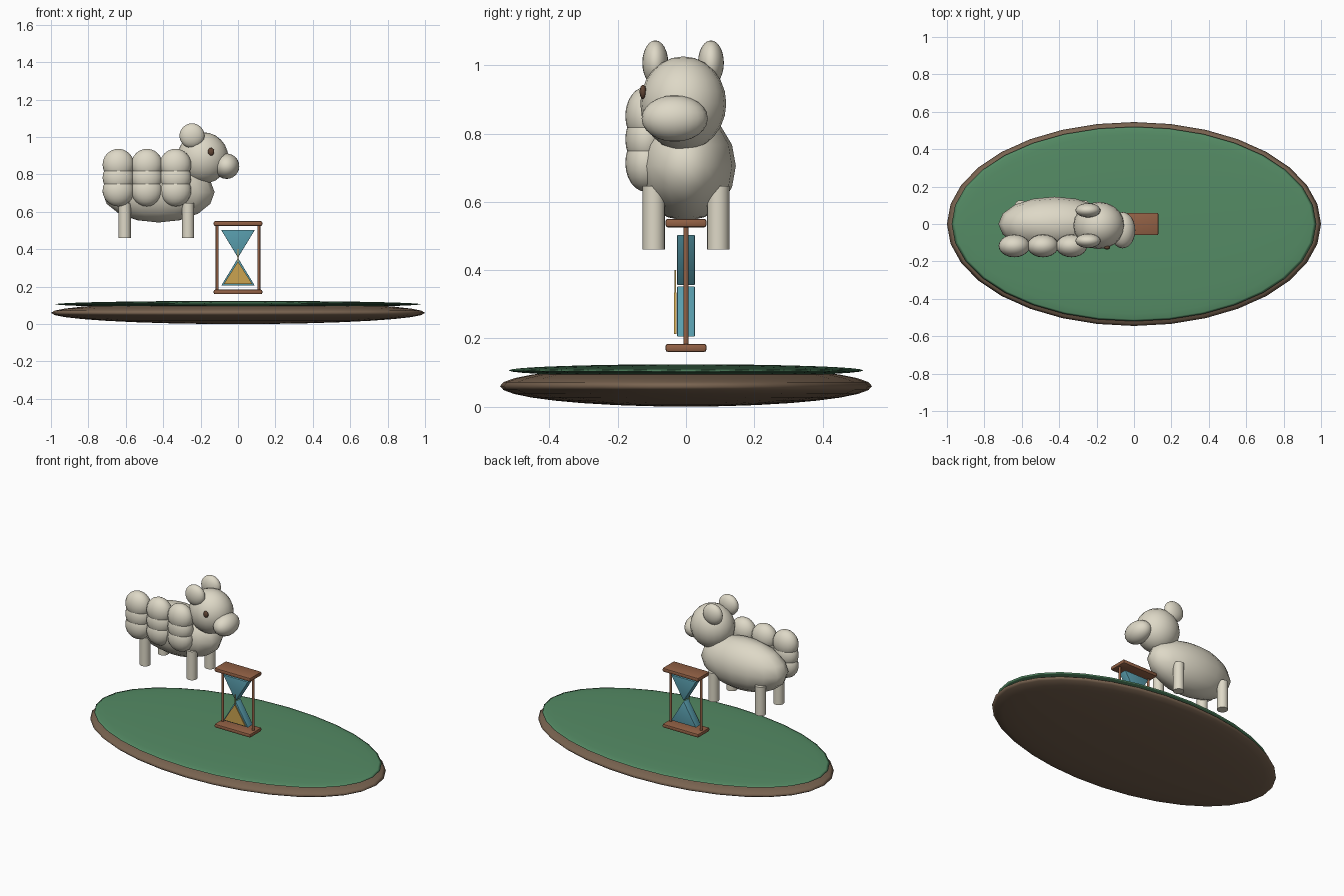
import bpy
import bmesh
import math

if "Cube" in bpy.data.objects:
    bpy.data.objects.remove(bpy.data.objects["Cube"])


def material(name, rgb):
    m = bpy.data.materials.new(name)
    m.diffuse_color = (*rgb, 1)
    m.use_nodes = True
    m.node_tree.nodes["Principled BSDF"].inputs["Base Color"].default_value = m.diffuse_color
    return m


WOOL = material("cream wool", (0.73, 0.69, 0.57))
GRASS = material("grass green", (0.09, 0.26, 0.13))
EARTH = material("earth brown", (0.19, 0.125, 0.08))
WOOD = material("wood brown", (0.29, 0.12, 0.06))
GLASS = material("glass teal", (0.10, 0.34, 0.42))
SAND = material("sand gold", (0.60, 0.37, 0.08))
EYE = material("eye brown", (0.12, 0.06, 0.035))


def finish(name, bm, mat, smooth=True):
    bmesh.ops.recalc_face_normals(bm, faces=bm.faces)
    me = bpy.data.meshes.new(name)
    bm.to_mesh(me)
    bm.free()
    me.materials.append(mat)
    ob = bpy.data.objects.new(name, me)
    bpy.context.collection.objects.link(ob)
    if smooth:
        bpy.ops.object.select_all(action='DESELECT')
        bpy.context.view_layer.objects.active = ob
        ob.select_set(True)
        bpy.ops.object.shade_smooth_by_angle(angle=math.radians(40))
    return ob


def ellipsoid(name, loc, radii, mat, seg=24, rings=12):
    bm = bmesh.new()
    bmesh.ops.create_uvsphere(bm, u_segments=seg, v_segments=rings, radius=1)
    bmesh.ops.scale(bm, vec=radii, verts=bm.verts)
    bmesh.ops.translate(bm, vec=loc, verts=bm.verts)
    ob = finish(name, bm, mat, False)
    ob.data.polygons.foreach_set("use_smooth", [True] * len(ob.data.polygons))
    return ob


def post(name, x, y, z0, z1, r, mat, seg=16):
    bm = bmesh.new()
    bmesh.ops.create_cone(bm, cap_ends=True, segments=seg, radius1=r,
                          radius2=r, depth=z1 - z0)
    bmesh.ops.translate(bm, vec=(x, y, (z0 + z1) / 2), verts=bm.verts)
    return finish(name, bm, mat)


def prism(name, outline, y0, y1, mat, bevel=0):
    """Extrude an x-z outline from y0 to y1."""
    bm = bmesh.new()
    face = bm.faces.new([bm.verts.new((x, y0, z)) for x, z in outline])
    out = bmesh.ops.extrude_face_region(bm, geom=[face])
    verts = [v for v in out["geom"] if isinstance(v, bmesh.types.BMVert)]
    bmesh.ops.translate(bm, vec=(0, y1 - y0, 0), verts=verts)
    if bevel:
        bmesh.ops.bevel(bm, geom=bm.edges[:], offset=bevel, segments=2,
                        profile=0.5, affect='EDGES')
    return finish(name, bm, mat, bool(bevel))


# Island: thin earth lens with a grass lens on top
ellipsoid("earth_base", (0, 0, 0.06), (1, 0.545, 0.06), EARTH, 32, 16)
ellipsoid("grass_top", (0, 0, 0.106), (0.975, 0.52, 0.018), GRASS, 32, 16)

# Hourglass frame
for name, z0, z1 in (("lower_plate", 0.16, 0.184), ("upper_plate", 0.525, 0.55)):
    prism("hourglass_" + name, [(-0.13, z0), (0.13, z0), (0.13, z1), (-0.13, z1)],
          -0.06, 0.06, WOOD, 0.007)
for side in (-1, 1):
    post("hourglass_post", side * 0.111, 0, 0.18, 0.53, 0.008, WOOD)

# Hourglass bulbs and sand
prism("upper_glass", [(-0.09, 0.503), (0.09, 0.503), (0, 0.355)], -0.026, 0.026, GLASS, 0.002)
prism("lower_glass", [(-0.09, 0.205), (0.09, 0.205), (0, 0.353)], -0.026, 0.026, GLASS, 0.002)
prism("sand_pile", [(-0.077, 0.213), (0.077, 0.213), (0, 0.335)], -0.035, -0.028, SAND)
prism("sand_stream", [(-0.002, 0.33), (0.002, 0.33), (0.002, 0.4), (-0.002, 0.4)],
      -0.034, -0.030, SAND)

# Sheep body and legs
ellipsoid("sheep_body", (-0.425, 0, 0.705), (0.30, 0.146, 0.162), WOOL, 16, 8)
for x in (-0.606, -0.267):
    for y in (-0.094, 0.094):
        post("sheep_leg", x, y, 0.46, 0.647, 0.033, WOOL)

# Wool tufts in a three by three grid on the front flank
for i in range(3):
    for k in range(3):
        ellipsoid("wool_tuft", (-0.64 + 0.153 * i, -0.117, 0.714 + 0.069 * k),
                  (0.084, 0.061, 0.085), WOOL, 20, 12)

# Head, muzzle, ears and eye
ellipsoid("sheep_head", (-0.188, -0.008, 0.888), (0.137, 0.126, 0.138), WOOL, 20, 12)
ellipsoid("sheep_muzzle", (-0.061, -0.033, 0.844), (0.068, 0.097, 0.068), WOOL)
for y in (-0.09, 0.073):
    ellipsoid("sheep_ear", (-0.246, y, 1.007), (0.067, 0.038, 0.066), WOOL)
ellipsoid("sheep_eye", (-0.144, -0.126, 0.922), (0.017, 0.010, 0.021), EYE, 16, 8)
